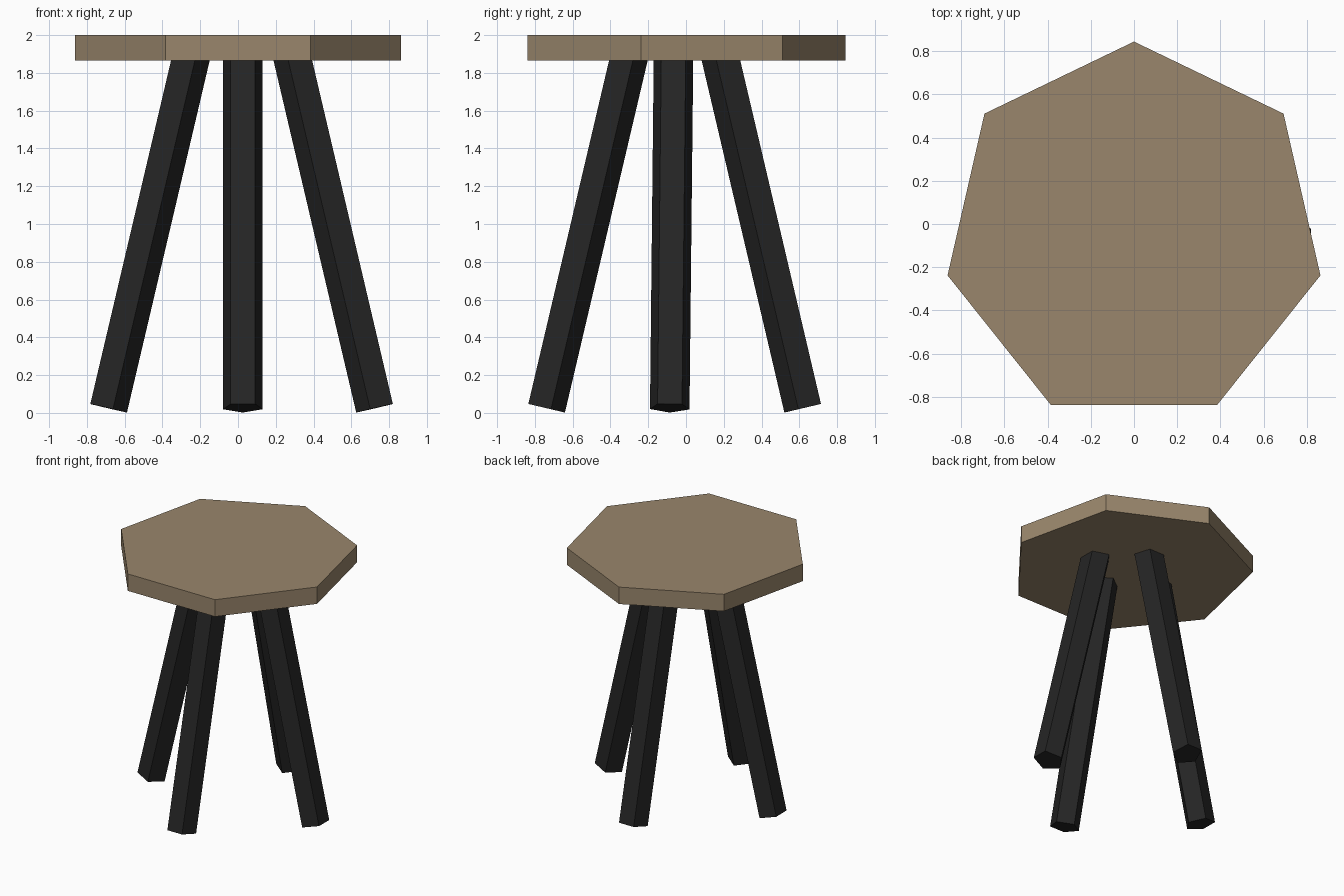
import bpy, bmesh, math
from mathutils import Vector

if "Cube" in bpy.data.objects:
    bpy.data.objects.remove(bpy.data.objects["Cube"])


def material(name, rgb):
    m = bpy.data.materials.new(name)
    m.diffuse_color = (*rgb, 1.0)
    m.use_nodes = True
    m.node_tree.nodes["Principled BSDF"].inputs["Base Color"].default_value = m.diffuse_color
    return m


wood = material("tan wood", (0.32, 0.24, 0.15))
black = material("black paint", (0.018, 0.018, 0.018))


def prism(name, bottom, top, outward, radius, sides, mat):
    """Flat-sided prism between two points, with one flat side facing outward."""
    bottom, top = Vector(bottom), Vector(top)
    axis = (top - bottom).normalized()
    u = Vector(outward)
    u = (u - axis * u.dot(axis)).normalized()
    v = axis.cross(u)
    bm = bmesh.new()
    rings = []
    for c in (bottom, top):
        ring = []
        for i in range(sides):
            a = (i + 0.5) * 2 * math.pi / sides
            ring.append(bm.verts.new(c + radius * (u * math.cos(a) + v * math.sin(a))))
        rings.append(ring)
    lo, hi = rings
    bm.faces.new(lo[::-1])
    bm.faces.new(hi)
    for i in range(sides):
        j = (i + 1) % sides
        bm.faces.new((lo[i], lo[j], hi[j], hi[i]))
    mesh = bpy.data.meshes.new(name)
    bm.to_mesh(mesh)
    bm.free()
    mesh.materials.append(mat)
    obj = bpy.data.objects.new(name, mesh)
    bpy.context.collection.objects.link(obj)
    return obj


# Seven-sided seat, flat edge to the front
prism("seat", (0, -0.041, 1.865), (0, -0.041, 2.0), (0, -1, 0), 0.886, 7, wood)

# Four splayed five-sided legs: outward direction, foot x/y, sideways drift to the top
Z0, Z1, SPLAY = 0.027, 1.90, 0.235
legs = {
    "front_leg": ((0, -1), (0.026, -0.748), (0, 0)),
    "back_leg": ((0, 1), (0.026, 0.628), (0, 0)),
    "left_leg": ((-1, 0), (-0.695, -0.086), (0, 0.02)),
    "right_leg": ((1, 0), (0.733, -0.086), (0, 0.02)),
}
for name, (d, foot, drift) in legs.items():
    run = SPLAY * (Z1 - Z0)
    head = [foot[k] - d[k] * run + drift[k] for k in (0, 1)]
    prism(name, (*foot, Z0), (*head, Z1), (*d, 0), 0.11, 5, black)
